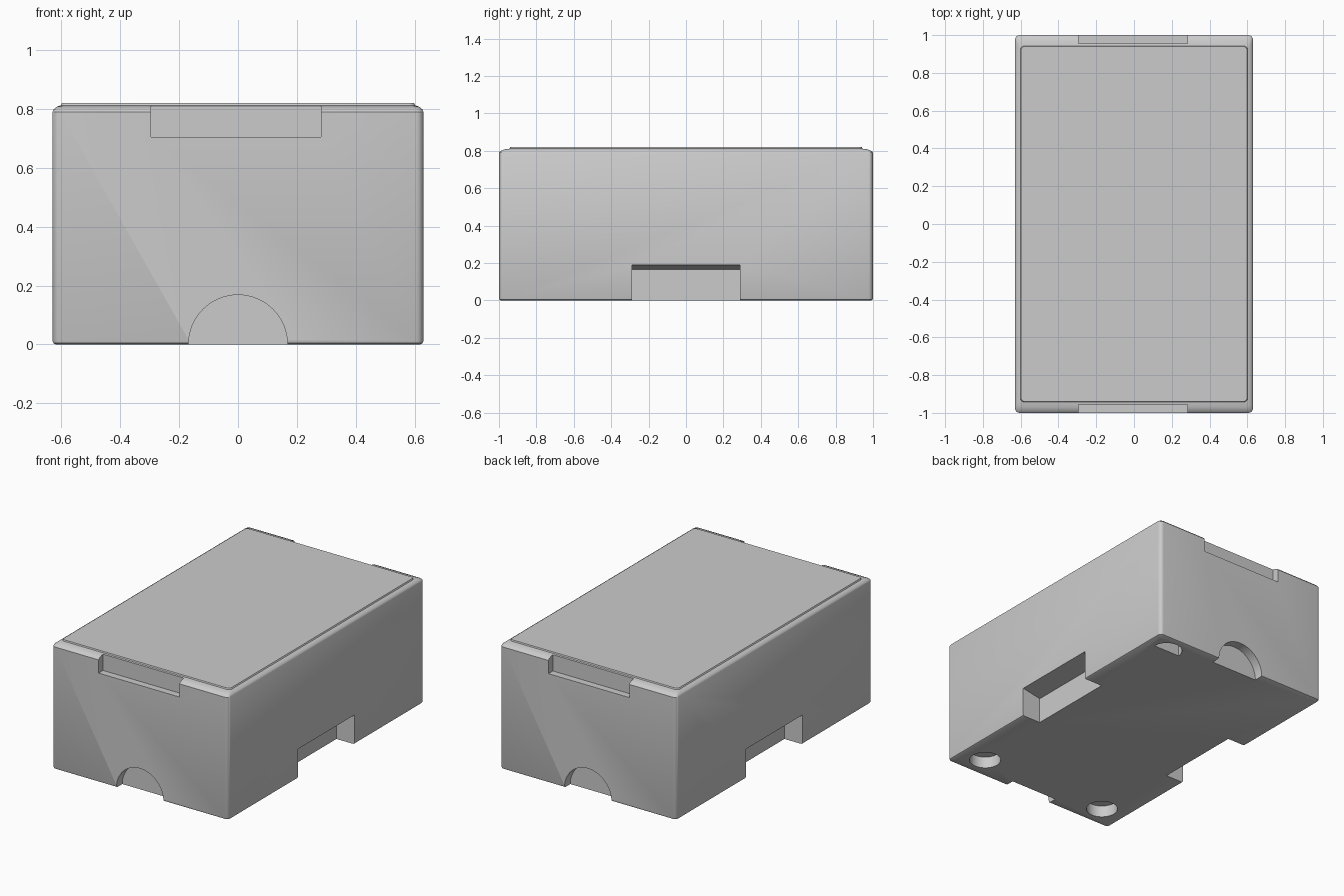
import bpy, bmesh, math
from mathutils import Vector

if "Cube" in bpy.data.objects:
    bpy.data.objects.remove(bpy.data.objects["Cube"])


def rounded_rect(hx, hy, r, z, steps=5):
    pts = []
    for k, (sx, sy) in enumerate([(1, 1), (-1, 1), (-1, -1), (1, -1)]):
        for i in range(steps + 1):
            a = math.pi / 2 * (k + i / steps)
            pts.append((sx * (hx - r) + r * math.cos(a), sy * (hy - r) + r * math.sin(a), z))
    return pts


def loft(name, rings):
    bm = bmesh.new()
    loops = [[bm.verts.new(p) for p in ring] for ring in rings]
    n = len(loops[0])
    for a, b in zip(loops, loops[1:]):
        for i in range(n):
            bm.faces.new((a[i], a[(i + 1) % n], b[(i + 1) % n], b[i]))
    bm.faces.new(loops[0][::-1])
    bm.faces.new(loops[-1])
    bmesh.ops.recalc_face_normals(bm, faces=bm.faces)
    mesh = bpy.data.meshes.new(name)
    bm.to_mesh(mesh)
    bm.free()
    ob = bpy.data.objects.new(name, mesh)
    bpy.context.collection.objects.link(ob)
    return ob


def prism(name, pts, direction):
    d = Vector(direction)
    return loft(name, [pts, [Vector(p) + d for p in pts]])


def arc(r, start, end, n):
    return [(r * math.cos(start + (end - start) * i / n),
             r * math.sin(start + (end - start) * i / n)) for i in range(n + 1)]


# Box body with softened edges and a slightly raised top panel
body = loft("box_body", [rounded_rect(*ring) for ring in [
    (0.620, 0.990, 0.015, 0.0),
    (0.627, 0.997, 0.022, 0.004),
    (0.630, 1.000, 0.025, 0.012),
    (0.630, 1.000, 0.025, 0.790),
    (0.626, 0.993, 0.025, 0.799),
    (0.615, 0.970, 0.025, 0.808),
    (0.602, 0.943, 0.022, 0.812),
    (0.598, 0.940, 0.020, 0.820)]])

cutters = []
for s, side in ((-1, "front"), (1, "back")):
    # Finger recess along the top edge
    y0, y1 = s * 0.955, s * 1.1
    cutters.append(prism(side + "_top_recess",
                         [(-0.295, y0, 0.705), (0.282, y0, 0.705),
                          (0.282, y1, 0.705), (-0.295, y1, 0.705)], (0, 0, 0.2)))
    # Half-round notch at the bottom edge
    outline = [(-0.168, -0.05), (0.168, -0.05)] + arc(0.168, 0, math.pi, 32)
    cutters.append(prism(side + "_round_notch",
                         [(x, s * 0.94, z) for x, z in outline], (0, s * 0.2, 0)))

# Side notches with a sloping roof
for s, side in ((-1, "left"), (1, "right")):
    profile = [(0.50, -0.05), (0.73, -0.05), (0.73, 0.21), (0.63, 0.19), (0.50, 0.165)]
    cutters.append(prism(side + "_side_notch",
                         [(s * x, -0.29, z) for x, z in profile], (0, 0.58, 0)))

# Foot sockets underneath: two full in front, one half-open at the back
for name, cx, cy, end in (("front_right_socket", 0.46, -0.85, 2 * math.pi * 31 / 32),
                          ("front_left_socket", -0.46, -0.85, 2 * math.pi * 31 / 32),
                          ("back_right_socket", 0.47, 0.865, math.pi)):
    cutters.append(prism(name, [(cx + x, cy + y, -0.05) for x, y in arc(0.094, 0, end, 31)],
                         (0, 0, 0.125)))

bpy.context.view_layer.objects.active = body
body.select_set(True)
for c in cutters:
    mod = body.modifiers.new(c.name, "BOOLEAN")
    mod.operation = "DIFFERENCE"
    mod.solver = "EXACT"
    mod.object = c
    c.hide_render = True
    bpy.ops.object.modifier_apply(modifier=mod.name)
for c in cutters:
    bpy.data.objects.remove(c, do_unlink=True)

bpy.ops.object.shade_smooth_by_angle(angle=math.radians(35))
